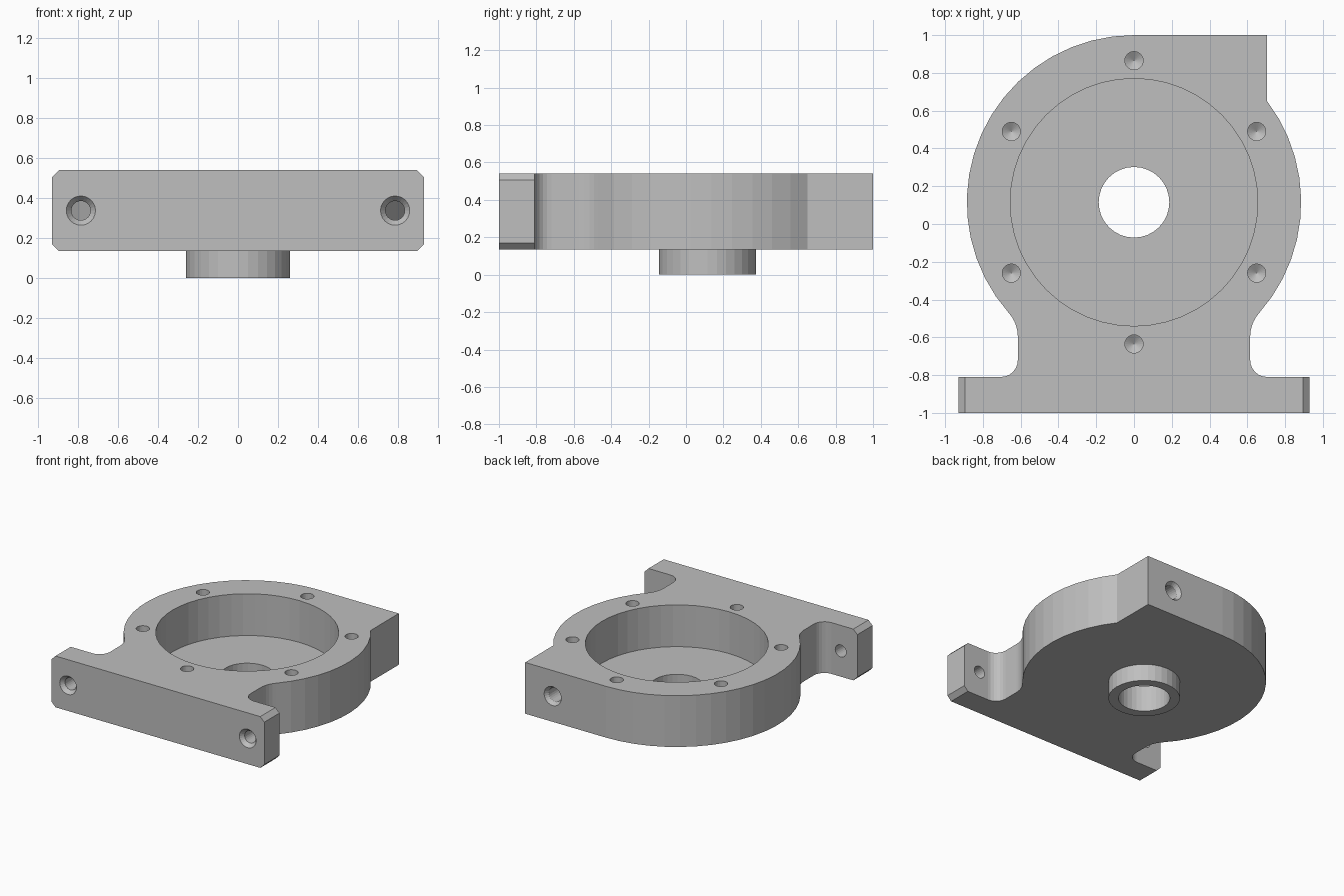
import bpy, bmesh
from math import sin, cos, radians, pi
from mathutils import Matrix, Vector

if "Cube" in bpy.data.objects:
    bpy.data.objects.remove(bpy.data.objects["Cube"])

BASE, TOP, FLOOR = 0.135, 0.54, 0.21   # underside, upper face, pocket floor
CY, R = 0.115, 0.885                   # round body centre and radius
PORT_Z = 0.338

metal = bpy.data.materials.new("Plain grey")
metal.use_nodes = True
grey = (0.52, 0.52, 0.52, 1)
metal.diffuse_color = grey
metal.node_tree.nodes["Principled BSDF"].inputs["Base Color"].default_value = grey


def to_object(bm, name):
    bmesh.ops.recalc_face_normals(bm, faces=bm.faces[:])
    mesh = bpy.data.meshes.new(name)
    bm.to_mesh(mesh)
    bm.free()
    mesh.materials.append(metal)
    obj = bpy.data.objects.new(name, mesh)
    bpy.context.collection.objects.link(obj)
    return obj


def lathe(name, profile, location, axis=(0, 0, 1), steps=24):
    """Turn (radius, distance) points about an axis."""
    bm = bmesh.new()
    verts = [bm.verts.new((r, 0, d)) for r, d in profile]
    edges = [bm.edges.new(pair) for pair in zip(verts, verts[1:])]
    bmesh.ops.spin(bm, geom=verts + edges, cent=(0, 0, 0), axis=(0, 0, 1),
                   angle=2 * pi, steps=steps)
    bmesh.ops.remove_doubles(bm, verts=bm.verts[:], dist=0.0001)
    turn = Vector((0, 0, 1)).rotation_difference(Vector(axis)).to_matrix().to_4x4()
    bm.transform(Matrix.Translation(location) @ turn)
    return to_object(bm, name)


def combine(target, tool, operation):
    mod = target.modifiers.new(operation.title(), "BOOLEAN")
    mod.operation, mod.solver, mod.object = operation, "EXACT", tool
    bpy.context.view_layer.update()
    result = target.evaluated_get(bpy.context.evaluated_depsgraph_get())
    mesh = bpy.data.meshes.new_from_object(result)
    target.modifiers.clear()
    target.data = mesh
    bpy.data.objects.remove(tool)


def arc(cx, cy, r, start, end, n):
    angles = [radians(start + (end - start) * i / n) for i in range(n + 1)]
    return [(cx + r * cos(a), cy + r * sin(a)) for a in angles]


# Outline: foot, filleted neck, round body and square outlet corner
neck = [(0.93, -1), (0.93, -0.81)]
neck += arc(0.705, -0.72, 0.09, 270, 180, 6)
neck += arc(0.805, -0.597, 0.19, 180, 138.5, 5)
outline = neck + arc(0, CY, R, -41.5, 37.2, 11)[1:]
outline += [(0.705, 1)] + arc(0, CY, R, 90, 221.5, 18)[:-1]
outline += [(-x, y) for x, y in reversed(neck)]

bm = bmesh.new()
face = bm.faces.new([bm.verts.new((x, y, BASE)) for x, y in outline])
solid = bmesh.ops.extrude_face_region(bm, geom=[face])
bmesh.ops.translate(bm, vec=(0, 0, TOP - BASE),
                    verts=[v for v in solid["geom"] if isinstance(v, bmesh.types.BMVert)])
# Chamfer the long corners of the foot ends
ends = [e for e in bm.edges if all(abs(v.co.x) > 0.92 for v in e.verts)
        and abs(e.verts[0].co.y - e.verts[1].co.y) > 0.1]
bmesh.ops.bevel(bm, geom=ends, offset=0.035, segments=1, affect="EDGES")
housing = to_object(bm, "housing")

# Shaft boss below, then the round pocket and shaft bore
boss = lathe("shaft_boss", [(0, 0), (0.26, 0), (0.26, 0.17), (0, 0.17)], (0, CY, 0), steps=32)
combine(housing, boss, "UNION")
pocket = lathe("pocket", [(0, FLOOR), (0.655, FLOOR), (0.655, 0.7), (0, 0.7)], (0, CY, 0), steps=48)
combine(housing, pocket, "DIFFERENCE")
bore = lathe("shaft_bore", [(0, -0.1), (0.187, -0.1), (0.187, 0.4), (0, 0.4)], (0, CY, 0), steps=32)
combine(housing, bore, "DIFFERENCE")

# Six blind cover holes with drilled tips
for k in range(6):
    a = radians(30 + 60 * k)
    hole = lathe("cover_hole", [(0, 0.1), (0.048, 0.1), (0.048, -0.22), (0, -0.25)],
                 (0.75 * cos(a), CY + 0.75 * sin(a), TOP))
    combine(housing, hole, "DIFFERENCE")

# Countersunk mounting holes through the foot
sink = [(0, -0.1), (0.073, -0.1), (0.073, 0), (0.048, 0.03), (0.048, 0.25), (0, 0.25)]
for side in (-1, 1):
    combine(housing, lathe("mounting_hole", sink, (side * 0.785, -1, PORT_Z), (0, 1, 0)),
            "DIFFERENCE")

# Outlet port from the back corner into the pocket
port = [(0, -0.1), (0.075, -0.1), (0.075, 0), (0.055, 0.03), (0.055, 0.55), (0, 0.55)]
combine(housing, lathe("outlet_port", port, (0.465, 1, PORT_Z), (0, -1, 0)), "DIFFERENCE")
